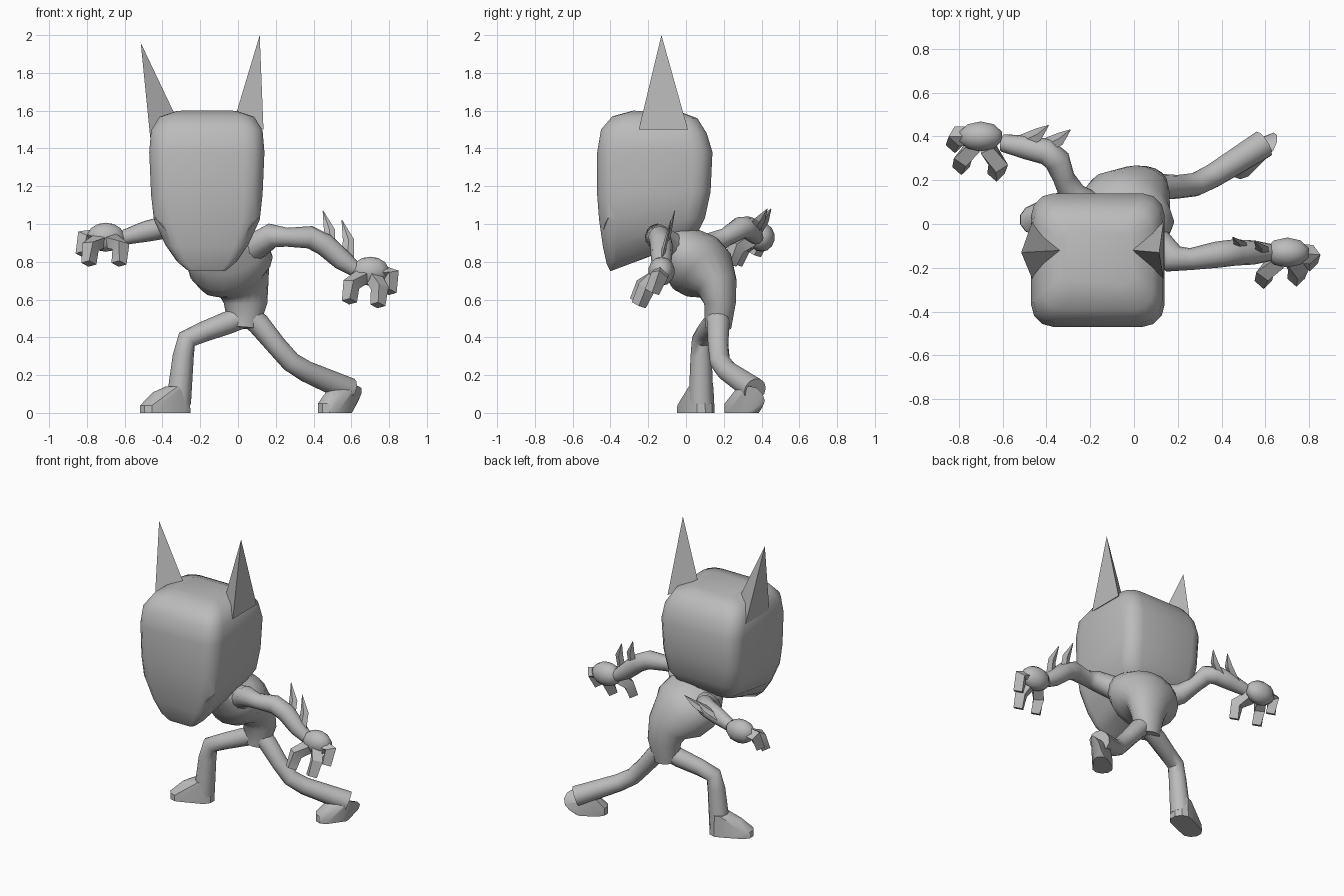
import bpy, bmesh
from math import cos, sin, pi, radians
from mathutils import Vector

if "Cube" in bpy.data.objects:
    bpy.data.objects.remove(bpy.data.objects["Cube"], do_unlink=True)

grey = bpy.data.materials.new("plain_grey")
grey.use_nodes = True
grey.diffuse_color = (.5, .5, .5, 1)
bsdf = next(n for n in grey.node_tree.nodes if n.type == 'BSDF_PRINCIPLED')
bsdf.inputs["Base Color"].default_value = grey.diffuse_color

AXIS_X, AXIS_Y, AXIS_Z = Vector((1, 0, 0)), Vector((0, 1, 0)), Vector((0, 0, 1))


def shade(obj, angle):
    bpy.ops.object.select_all(action='DESELECT')
    obj.select_set(True)
    bpy.context.view_layer.objects.active = obj
    bpy.ops.object.shade_smooth_by_angle(angle=radians(angle))


def finish(name, bm, angle):
    bmesh.ops.recalc_face_normals(bm, faces=bm.faces)
    mesh = bpy.data.meshes.new(name)
    bm.to_mesh(mesh)
    bm.free()
    mesh.materials.append(grey)
    obj = bpy.data.objects.new(name, mesh)
    bpy.context.collection.objects.link(obj)
    shade(obj, angle)
    return obj


def loft(name, rings, angle):
    bm = bmesh.new()
    loops = [[bm.verts.new(point) for point in ring] for ring in rings]
    for lower, upper in zip(loops, loops[1:]):
        for i in range(len(lower)):
            bm.faces.new((lower[i - 1], lower[i], upper[i], upper[i - 1]))
    bm.faces.new(loops[0])
    bm.faces.new(loops[-1])
    return finish(name, bm, angle)


def disc(centre, normal, ref, wide, deep, sides):
    """Ellipse of points across a direction; wide runs along ref."""
    normal = Vector(normal).normalized()
    u = (ref - normal * ref.dot(normal)).normalized()
    v = normal.cross(u)
    turns = [2 * pi * k / sides for k in range(sides)]
    return [Vector(centre) + u * wide * cos(a) + v * deep * sin(a) for a in turns]


def tube(name, path, wide, deep, ref, sides=12, angle=50):
    points = [Vector(p) for p in path]
    before = points[:1] + points[:-1]
    after = points[1:] + points[-1:]
    rings = [disc(p, b - a, ref, w, d, sides)
             for p, a, b, w, d in zip(points, before, after, wide, deep)]
    return loft(name, rings, angle)


def hull(name, points, angle):
    bm = bmesh.new()
    for point in points:
        bm.verts.new(point)
    result = bmesh.ops.convex_hull(bm, input=bm.verts)
    inner = [g for g in result["geom_interior"] if isinstance(g, bmesh.types.BMVert)]
    bmesh.ops.delete(bm, geom=inner, context='VERTS')
    return finish(name, bm, angle)


# Head: rounded rectangles, with the chin hanging lower at the front
HEAD_X = -.165


def head_ring(z_front, z_back, half_width, front, back):
    radius = half_width / 3
    across, middle = half_width - radius, (front + back) / 2
    along = (back - front) / 2 - radius
    ring = []
    for corner, (sx, sy) in enumerate(((1, 1), (-1, 1), (-1, -1), (1, -1))):
        for step in range(4):
            a = pi / 2 * (corner + step / 3)
            x = HEAD_X + sx * across + radius * cos(a)
            y = middle + sy * along + radius * sin(a)
            blend = (y - front) / (back - front)
            ring.append((x, y, z_front + (z_back - z_front) * blend))
    return ring


head = loft("head", [head_ring(*row) for row in (
    (.75, .87, .11, -.4, -.08),
    (.79, .9, .16, -.42, 0),
    (.88, .95, .22, -.44, .06),
    (1.02, 1.03, .28, -.46, .1),
    (1.15, 1.17, .295, -.47, .13),
    (1.38, 1.38, .305, -.47, .14),
    (1.5, 1.48, .295, -.45, .11),
    (1.57, 1.56, .25, -.39, .06),
    (1.6, 1.59, .16, -.28, -.02))], 45)

# Cheek notches cut into both lower face corners
for side in (1, -1):
    corners = ((.22, -.4, 1), (.2, -.5, .9), (.3, -.5, 1), (.35, -.4, 1.1))
    cutter = hull("cheek_cutter", [(HEAD_X + side * x, y, z) for x, y, z in corners], 10)
    cutter.hide_render = True
    bpy.context.view_layer.objects.active = head
    notch = head.modifiers.new("notch", 'BOOLEAN')
    notch.operation, notch.object = 'DIFFERENCE', cutter
    bpy.ops.object.modifier_apply(modifier=notch.name)
    bpy.data.objects.remove(cutter, do_unlink=True)
shade(head, 45)

# Ears: tall three-sided spikes, the right one splayed and slightly lower
for name, side, lean, drop in (("left_ear", 1, .28, 0), ("right_ear", -1, .35, .04)):
    corners = ((lean, -.13, 2), (.3, -.25, 1.5), (.3, .01, 1.5), (.16, -.12, 1.6))
    hull(name, [(HEAD_X + side * x, y, z - drop) for x, y, z in corners], 10)

# Torso leaning forward from the hips
tube("torso",
     ((.03, .17, .45), (.04, .18, .58), (.03, .165, .67), (-.02, .11, .74),
      (-.04, .05, .79), (-.06, -.02, .85), (-.1, -.12, .93)),
     (.08, .115, .14, .2, .23, .22, .13), (.07, .085, .11, .165, .18, .15, .08),
     AXIS_X, 18, 60)

# Arms share one set of thicknesses, from shoulder to wrist
arm_radii = (.08, .065, .05, .06, .06, .055, .04)
tube("left_arm",
     ((.06, -.05, .86), (.18, -.16, .94), (.26, -.16, .93), (.38, -.14, .93),
      (.46, -.13, .89), (.55, -.13, .81), (.62, -.13, .76)),
     arm_radii, arm_radii, AXIS_Z)
tube("right_arm",
     ((-.18, .06, .85), (-.28, .13, .89), (-.32, .21, .93), (-.35, .29, .98),
      (-.4, .33, .98), (-.49, .35, .96), (-.6, .37, .93)),
     arm_radii, arm_radii, AXIS_Z)

# Hands: a rounded palm with three curled fingers, placed by their knuckles
curl = Vector((-.01, -.04, -.09))
hands = {
    "left": ((.7, -.13, .75), ((.11, -.01, -.02), (.05, -.08, -.09), (-.1, -.09, -.07))),
    "right": ((-.7, .4, .93), ((-.11, 0, 0), (-.08, -.1, -.05), (.08, -.13, -.05))),
}
for side, (centre, knuckles) in hands.items():
    palm = bmesh.new()
    bmesh.ops.create_uvsphere(palm, u_segments=10, v_segments=7, radius=.07)
    bmesh.ops.scale(palm, vec=(1.5, 1, 1.1), verts=palm.verts)
    bmesh.ops.translate(palm, vec=centre, verts=palm.verts)
    finish(side + "_palm", palm, 60)
    for finger, offset in zip(("outer_finger", "middle_finger", "thumb"), knuckles):
        start, bend = Vector(centre), Vector(centre) + Vector(offset)
        radii = (.045, .047, .04)
        tube(side + "_" + finger, (start.lerp(bend, .4), bend, bend + curl),
             radii, radii, AXIS_Y, 4, 30)

# Forearm blades: two curved fins on each arm
for side, ref, base, tip, drop in (
        ("left", AXIS_X, (.48, -.11, .86), (.45, -.06, 1.07), -.05),
        ("right", AXIS_Y, (-.52, .37, .96), (-.39, .45, 1.08), 0)):
    for place, step in (("upper", Vector()), ("lower", Vector((.1, -.02, drop)))):
        root, point = Vector(base) + step, Vector(tip) + step
        belly = root.lerp(point, .5) + AXIS_X * .02
        tube(side + "_" + place + "_blade", (root, belly, point),
             (.035, .03, .002), (.012, .01, .002), ref, 4, 20)

# Legs share one set of thicknesses, from hip to ankle
leg_radii = (.06, .06, .054, .054, .056, .066)
tube("left_leg",
     ((.04, .17, .53), (.11, .17, .47), (.2, .17, .36), (.28, .18, .27),
      (.36, .22, .22), (.59, .365, .12)),
     leg_radii, leg_radii, AXIS_Y)
tube("right_leg",
     ((.03, .17, .51), (-.06, .15, .475), (-.18, .11, .43), (-.27, .085, .39),
      (-.29, .08, .3), (-.315, .08, .05)),
     leg_radii, leg_radii, AXIS_Y)


# Feet: hulls round a heel, a toe and an instep
def foot(name, *discs):
    points = []
    for centre, normal, radius in discs:
        points += disc(centre, normal, AXIS_Y, radius, radius, 10)
    hull(name, points, 35)


foot("left_foot",
     ((.61, .355, .08), (1, -.6, -.6), .07),
     ((.485, .27, 0), AXIS_Z, .065), ((.485, .27, .05), AXIS_Z, .065),
     ((.56, .34, 0), AXIS_Z, .045), ((.52, .31, .12), AXIS_Z, .05))
foot("right_foot",
     ((-.32, .08, 0), AXIS_Z, .072), ((-.455, .02, 0), AXIS_Z, .068),
     ((-.455, .02, .04), AXIS_Z, .066), ((-.42, .04, .11), AXIS_Z, .03),
     ((-.32, .08, .14), AXIS_Z, .065))
